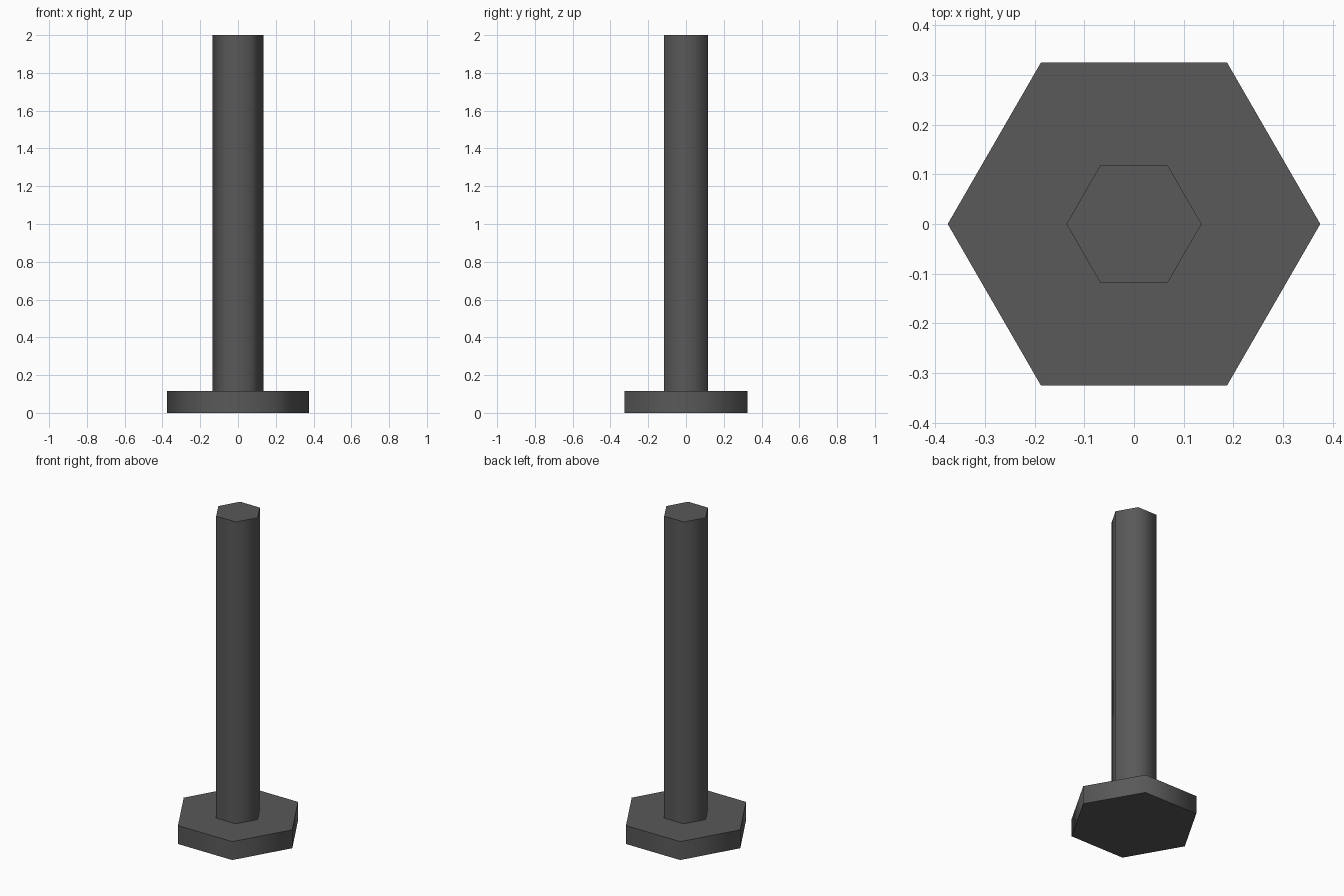
import bpy, bmesh
from math import cos, sin, pi, radians

if "Cube" in bpy.data.objects:
    bpy.data.objects.remove(bpy.data.objects["Cube"])

dark = bpy.data.materials.new("dark_grey")
dark.diffuse_color = (0.1, 0.1, 0.1, 1)
dark.use_nodes = True
dark.node_tree.nodes["Principled BSDF"].inputs["Base Color"].default_value = dark.diffuse_color


def hex_prism(name, radius, z0, z1):
    """Six-sided prism with corners on the x axis, smooth sides, flat caps."""
    bm = bmesh.new()
    ring = [bm.verts.new((radius * cos(i * pi / 3), radius * sin(i * pi / 3), z0))
            for i in range(6)]
    base = bm.faces.new(ring)
    ext = bmesh.ops.extrude_face_region(bm, geom=[base], use_keep_orig=True)
    top = [g for g in ext["geom"] if isinstance(g, bmesh.types.BMVert)]
    bmesh.ops.translate(bm, verts=top, vec=(0, 0, z1 - z0))
    bmesh.ops.recalc_face_normals(bm, faces=bm.faces)
    mesh = bpy.data.meshes.new(name)
    bm.to_mesh(mesh)
    bm.free()
    mesh.materials.append(dark)
    obj = bpy.data.objects.new(name, mesh)
    bpy.context.collection.objects.link(obj)
    bpy.ops.object.select_all(action='DESELECT')
    obj.select_set(True)
    bpy.context.view_layer.objects.active = obj
    bpy.ops.object.shade_smooth_by_angle(angle=radians(70))
    return obj


# Wide foot plate and the tall post standing on it
hex_prism("base_plate", 0.375, 0, 0.115)
hex_prism("post", 0.136, 0.115, 2)
